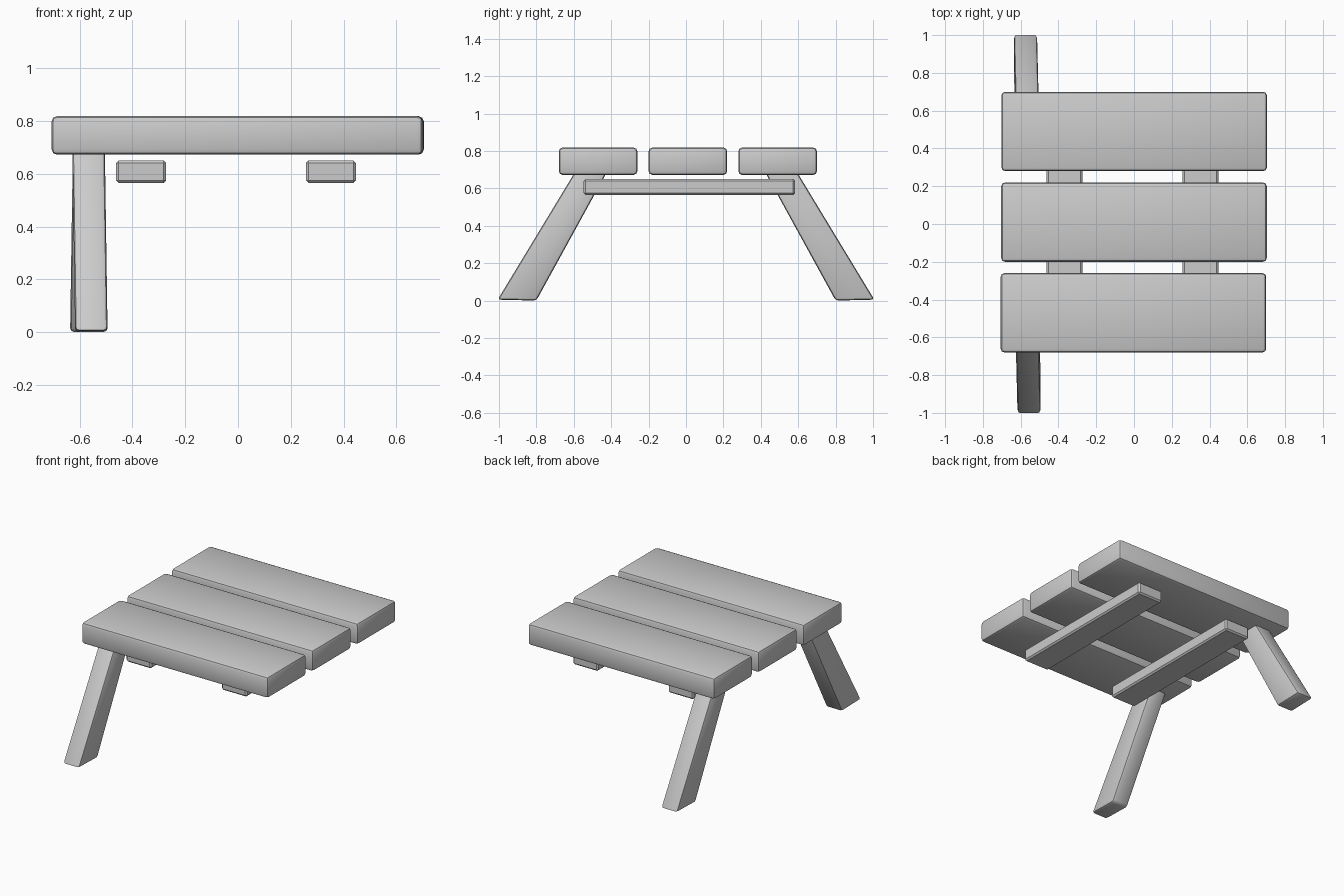
import bpy, bmesh

if "Cube" in bpy.data.objects:
    bpy.data.objects.remove(bpy.data.objects["Cube"])


def prism(name, profile, x0, x1, bevel, segments=2, skew=0.0):
    """Extrude a (y, z) profile along x, with an optional sideways lean, and round the edges."""
    bm = bmesh.new()
    face = bm.faces.new([bm.verts.new((x0, y, z)) for y, z in profile])
    ext = bmesh.ops.extrude_face_region(bm, geom=[face])
    for v in ext["geom"]:
        if isinstance(v, bmesh.types.BMVert):
            v.co.x = x1
    for v in bm.verts:
        v.co.x += skew * v.co.z
    bmesh.ops.recalc_face_normals(bm, faces=bm.faces)
    bmesh.ops.bevel(bm, geom=bm.edges[:], offset=bevel, segments=segments,
                    profile=0.5, affect='EDGES', clamp_overlap=True)
    mesh = bpy.data.meshes.new(name)
    bm.to_mesh(mesh)
    bm.free()
    obj = bpy.data.objects.new(name, mesh)
    bpy.context.collection.objects.link(obj)
    return obj


def rect(y0, y1, z0, z1):
    return [(y0, z0), (y1, z0), (y1, z1), (y0, z1)]


# Three thick top planks
for name, y0, y1, dx in (("front_plank", -0.68, -0.26, -0.003),
                         ("middle_plank", -0.20, 0.22, 0.0),
                         ("back_plank", 0.28, 0.70, 0.001)):
    prism(name, rect(y0, y1, 0.672, 0.818), -0.703 + dx, 0.703 + dx, 0.02)

# Two cross bars beneath the planks
for name, x0, x1 in (("left_cross_bar", -0.462, -0.272),
                     ("right_cross_bar", 0.257, 0.447)):
    prism(name, rect(-0.547, 0.583, 0.565, 0.65), x0, x1, 0.01, 1)

# Splayed legs, both at the left end, leaning slightly sideways
for name, s, x0, skew in (("front_leg", -1, -0.617, -0.015),
                          ("back_leg", 1, -0.636, 0.015)):
    profile = [(s * 0.80, 0.0), (s * 1.007, 0.005), (s * 0.58, 0.71), (s * 0.41, 0.71)]
    prism(name, profile, x0, x0 + 0.123, 0.015, 2, skew)

# Smooth shading on the rounded edges
for obj in bpy.context.collection.objects:
    obj.select_set(True)
    bpy.context.view_layer.objects.active = obj
bpy.ops.object.shade_smooth_by_angle(angle=0.6)
